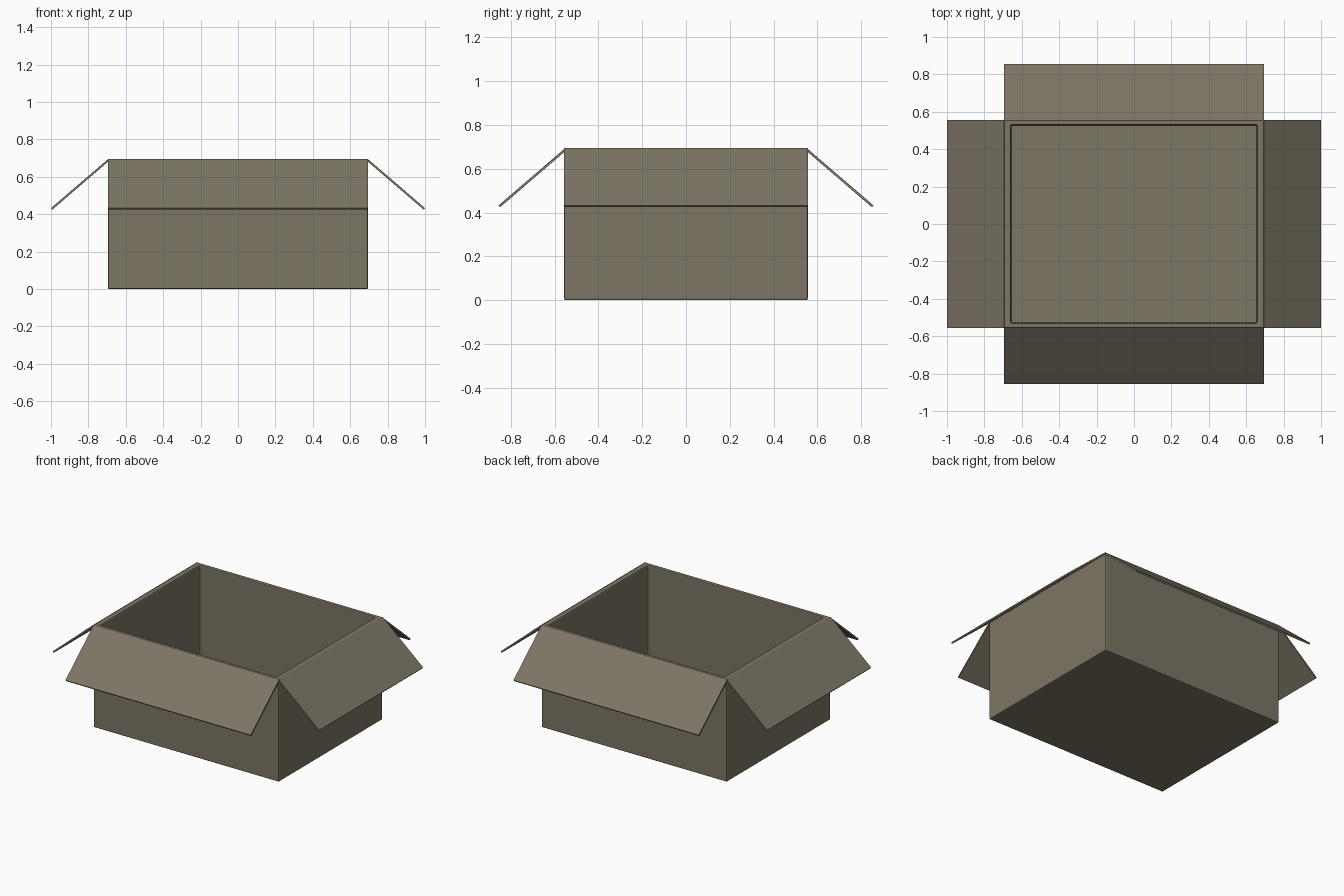
import bpy, bmesh
from mathutils import Vector

if "Cube" in bpy.data.objects:
    bpy.data.objects.remove(bpy.data.objects["Cube"])

W, D, H = 0.695, 0.556, 0.695      # half width, half depth, height
IX, IY, FLOOR = 0.658, 0.53, 0.03   # half size of the cavity, floor level
REACH, DROP, THICK = 0.305, 0.262, 0.011

card = bpy.data.materials.new("cardboard")
card.diffuse_color = (0.205, 0.18, 0.13, 1)
card.use_nodes = True
card.node_tree.nodes["Principled BSDF"].inputs["Base Color"].default_value = card.diffuse_color


def add_object(name, bm):
    bmesh.ops.recalc_face_normals(bm, faces=bm.faces)
    mesh = bpy.data.meshes.new(name)
    bm.to_mesh(mesh)
    bm.free()
    mesh.materials.append(card)
    ob = bpy.data.objects.new(name, mesh)
    bpy.context.collection.objects.link(ob)
    return ob


# Open box: a block whose top is inset and pushed down to the floor
bm = bmesh.new()
bmesh.ops.create_cube(bm, size=2)
for v in bm.verts:
    v.co = Vector((v.co.x * W, v.co.y * D, (v.co.z + 1) / 2 * H))
top = max(bm.faces, key=lambda f: f.calc_center_median().z)
bmesh.ops.inset_region(bm, faces=[top], thickness=0.02)
for v in top.verts:
    v.co.x = IX if v.co.x > 0 else -IX
    v.co.y = IY if v.co.y > 0 else -IY
new = bmesh.ops.extrude_discrete_faces(bm, faces=[top])["faces"][0]
for v in new.verts:
    v.co.z = FLOOR
box = add_object("box_body", bm)
bevel = box.modifiers.new("soft_edges", "BEVEL")
bevel.width = 0.007
bevel.segments = 2


# Flap: thin sloping slab hinged on one rim edge
def flap(name, out, edge, half):
    out = Vector(out)
    side = Vector((-out.y, out.x, 0)) * half
    slope = out * REACH - Vector((0, 0, DROP))
    normal = (out * DROP + Vector((0, 0, REACH))).normalized()
    hinge = out * edge + Vector((0, 0, H))
    bm = bmesh.new()
    quad = [hinge - side, hinge + side, hinge + slope + side, hinge + slope - side]
    face = bm.faces.new([bm.verts.new(p) for p in quad])
    ext = bmesh.ops.extrude_face_region(bm, geom=[face])
    for v in [g for g in ext["geom"] if isinstance(g, bmesh.types.BMVert)]:
        v.co -= normal * THICK
    add_object(name, bm)


flap("right_flap", (1, 0, 0), W, D)
flap("left_flap", (-1, 0, 0), W, D)
flap("front_flap", (0, -1, 0), D - 0.005, W)
flap("back_flap", (0, 1, 0), D - 0.005, W)
